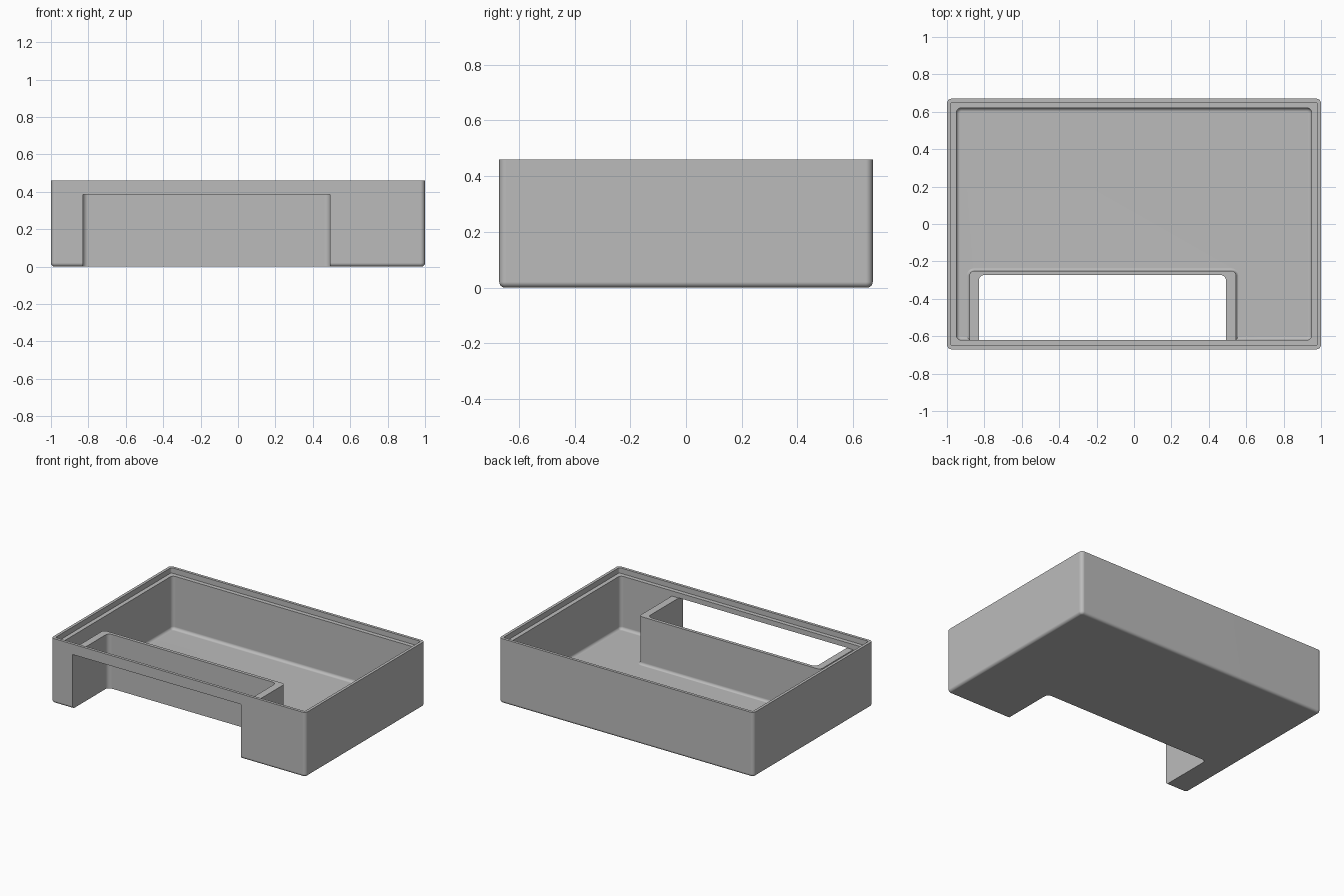
import bpy
import bmesh
from math import sin, cos, pi

SEG = 6          # steps in every rounded corner
FILLET = 0.02    # rounding between floor and walls

if "Cube" in bpy.data.objects:
    bpy.data.objects.remove(bpy.data.objects["Cube"])

grey = bpy.data.materials.new("light_grey")
grey.use_nodes = True
grey.diffuse_color = (0.5, 0.5, 0.5, 1)
grey.node_tree.nodes["Principled BSDF"].inputs["Base Color"].default_value = (0.5, 0.5, 0.5, 1)


def rounded_block(name, x0, x1, y0, y1, radius, levels):
    """Stack rounded rectangles; each level is (height, inset)."""
    bm = bmesh.new()
    rings = []
    for z, inset in levels:
        r = max(radius - inset, 0.003)
        left, right, front, back = x0 + inset + r, x1 - inset - r, y0 + inset + r, y1 - inset - r
        corners = [(right, back), (left, back), (left, front), (right, front)]
        ring = []
        for i, (cx, cy) in enumerate(corners):
            for k in range(SEG + 1):
                a = (i + k / SEG) * pi / 2
                ring.append(bm.verts.new((cx + r * cos(a), cy + r * sin(a), z)))
        rings.append(ring)
    for low, high in zip(rings, rings[1:]):
        for i in range(len(low)):
            j = (i + 1) % len(low)
            bm.faces.new((low[i], low[j], high[j], high[i]))
    bm.faces.new(rings[0][::-1])
    bm.faces.new(rings[-1])
    bmesh.ops.recalc_face_normals(bm, faces=bm.faces[:])
    mesh = bpy.data.meshes.new(name)
    bm.to_mesh(mesh)
    bm.free()
    mesh.materials.append(grey)
    obj = bpy.data.objects.new(name, mesh)
    bpy.context.collection.objects.link(obj)
    return obj


def activate(obj):
    bpy.ops.object.select_all(action="DESELECT")
    obj.select_set(True)
    bpy.context.view_layer.objects.active = obj


def cut(obj, cutter):
    """Subtract the cutter and throw it away."""
    mod = obj.modifiers.new("cut", "BOOLEAN")
    mod.operation = "DIFFERENCE"
    mod.solver = "EXACT"
    mod.object = cutter
    activate(obj)
    bpy.ops.object.modifier_apply(modifier=mod.name)
    bpy.data.objects.remove(cutter)


def bowl_levels(z, top):
    """Convex rounding at the bottom, then straight up."""
    arc = [k / SEG * pi / 2 for k in range(SEG + 1)]
    return [(z + FILLET * (1 - cos(a)), FILLET * (1 - sin(a))) for a in arc] + [(top, 0)]


def flare_levels(z, top):
    """Concave flare at the floor, then straight up."""
    arc = [k / SEG * pi / 2 for k in range(SEG + 1)]
    return ([(-0.1, -FILLET)]
            + [(z + FILLET * (1 - cos(a)), -FILLET * (1 - sin(a))) for a in arc]
            + [(top, 0)])


# Outer shell
tray = rounded_block("tray", -1, 1, -0.67, 0.67, 0.025, bowl_levels(0, 0.46))

# Inner space, leaving a solid mass around the front recess
cavity = rounded_block("cavity_cutter", -0.95, 0.95, -0.62, 0.62, 0.025, bowl_levels(0.045, 0.7))
mass = rounded_block("recess_mass", -0.88, 0.545, -0.8, -0.25, 0.025, flare_levels(0.044, 0.385))
cut(cavity, mass)
cut(tray, cavity)

# Stepped ledge below the rim
cut(tray, rounded_block("ledge_cutter", -0.98, 0.98, -0.65, 0.65, 0.012, [(0.422, 0), (0.6, 0)]))

# Front recess, open at the front, bottom and top
cut(tray, rounded_block("recess_cutter", -0.83, 0.492, -0.8, -0.273, 0.03, [(-0.1, 0), (0.386, 0)]))

# Smooth roundings with flat walls
activate(tray)
bpy.ops.object.shade_smooth_by_angle(angle=pi / 6)
normals = tray.modifiers.new("flat_walls", "WEIGHTED_NORMAL")
normals.keep_sharp = True
